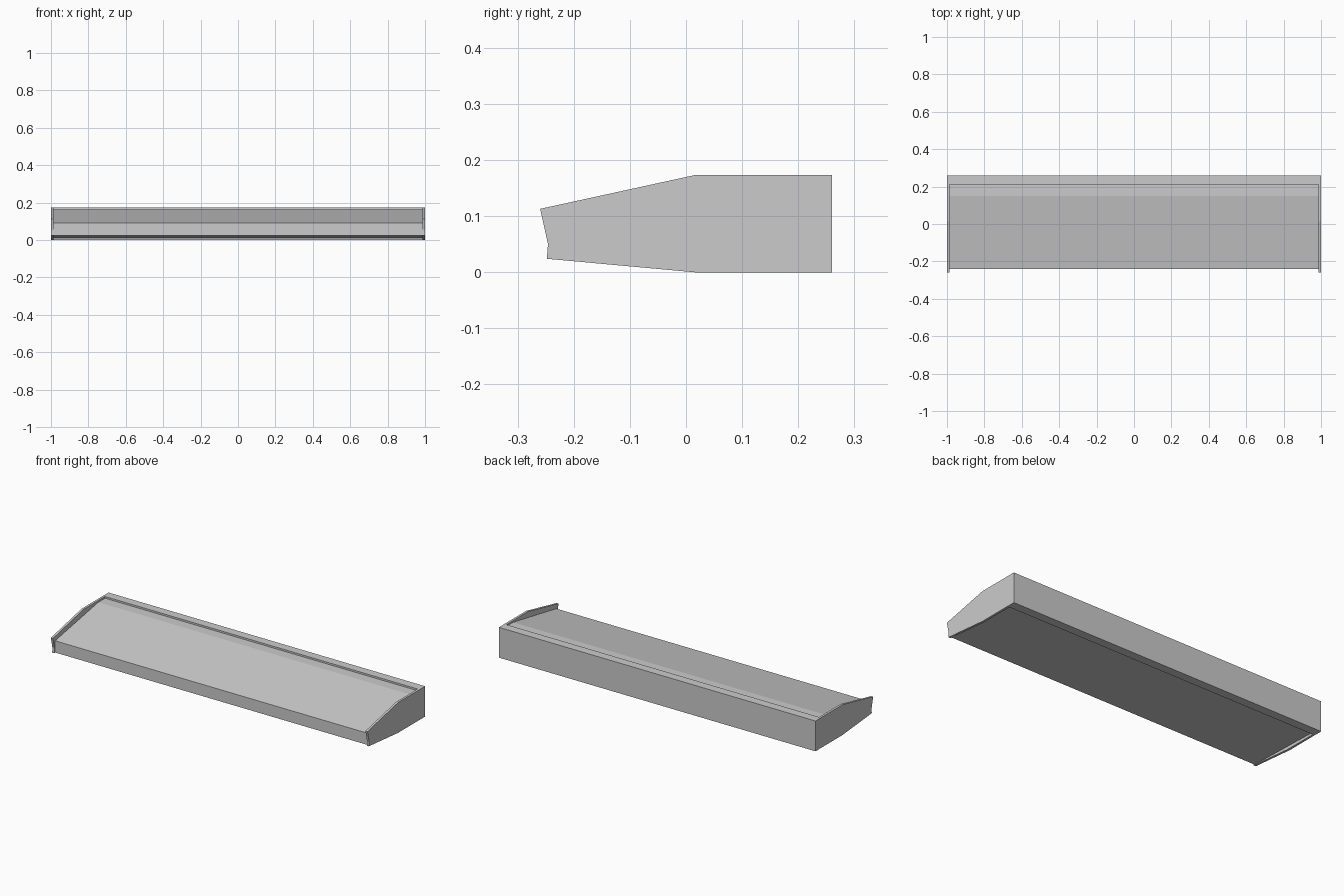
import bpy, bmesh

if "Cube" in bpy.data.objects:
    bpy.data.objects.remove(bpy.data.objects["Cube"])


def extrude_profile(name, points, x0, x1):
    """Extrude a closed (y, z) profile from x0 to x1."""
    bm = bmesh.new()
    face = bm.faces.new([bm.verts.new((x0, y, z)) for y, z in points])
    result = bmesh.ops.extrude_face_region(bm, geom=[face])
    moved = [v for v in result["geom"] if isinstance(v, bmesh.types.BMVert)]
    bmesh.ops.translate(bm, verts=moved, vec=(x1 - x0, 0, 0))
    bmesh.ops.recalc_face_normals(bm, faces=bm.faces)
    mesh = bpy.data.meshes.new(name)
    bm.to_mesh(mesh)
    bm.free()
    obj = bpy.data.objects.new(name, mesh)
    bpy.context.collection.objects.link(obj)
    return obj


HALF = 1.0
INNER = 0.987   # inner face of the end panels
BACK = 0.26
RAIL = 0.21     # front face of the back rail

# Tapered end panels with a notched front edge
panel = [(-0.26, 0.113), (0.015, 0.173), (BACK, 0.173), (BACK, 0.0),
         (0.015, 0.0), (-0.248, 0.024), (-0.246, 0.05)]
extrude_profile("left_end_panel", panel, -HALF, -INNER)
extrude_profile("right_end_panel", panel, INNER, HALF)

# Back rail between the end panels
rail = [(RAIL, 0.0), (BACK, 0.0), (BACK, 0.173), (RAIL, 0.173)]
extrude_profile("back_rail", rail, -INNER, INNER)

# Recessed sloping body: flat strip at the rear, sloping top, rising underside
body = [(-0.24, 0.025), (RAIL, 0.012), (RAIL, 0.163),
        (0.15, 0.163), (-0.24, 0.092)]
extrude_profile("sloped_body", body, -INNER, INNER)
